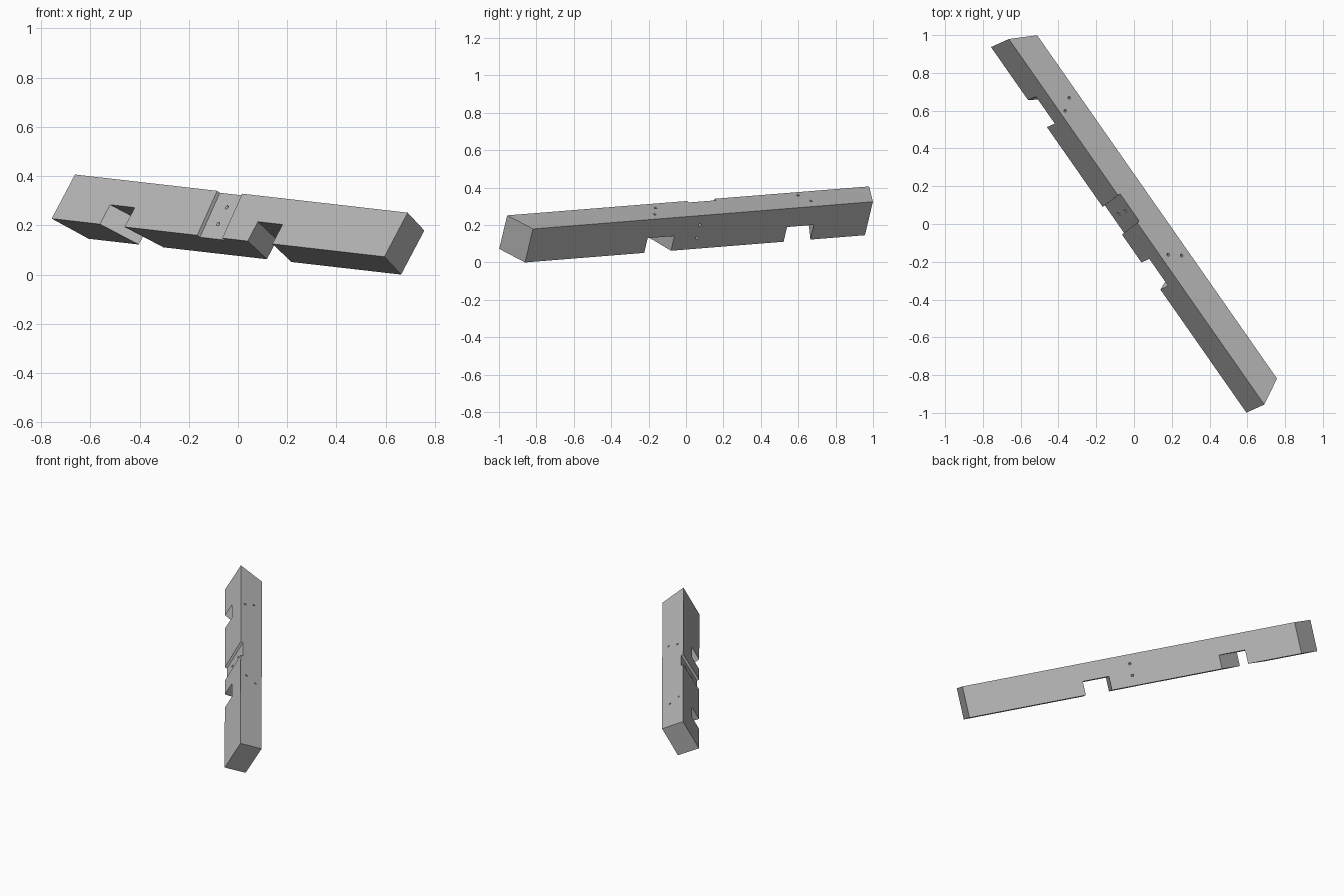
import bpy, bmesh
from mathutils import Matrix, Vector

if "Cube" in bpy.data.objects:
    bpy.data.objects.remove(bpy.data.objects["Cube"])

# Beam section, half length and its axes in space
DEPTH, WIDTH, HALF = 0.207, 0.154, 1.183
ALONG = Vector((0.5715, -0.818, -0.0655))
DOWN = Vector((-0.0945, -0.0425, -0.179)) / DEPTH
BACK = Vector((0.107, 0.0815, -0.077)) / WIDTH
ORIGIN = Vector((0.0135, 0.0115, 0.329))

grey = bpy.data.materials.new("timber_grey")
grey.use_nodes = True
grey.diffuse_color = (0.5, 0.5, 0.5, 1)
grey.node_tree.nodes["Principled BSDF"].inputs["Base Color"].default_value = (0.5, 0.5, 0.5, 1)


def finish(name, bm):
    bmesh.ops.recalc_face_normals(bm, faces=bm.faces)
    mesh = bpy.data.meshes.new(name)
    bm.to_mesh(mesh)
    bm.free()
    mesh.materials.append(grey)
    obj = bpy.data.objects.new(name, mesh)
    bpy.context.collection.objects.link(obj)
    return obj


def block(name, along, down, back, shift):
    """Box whose end faces are slanted by shift(is_far_end, down, back)."""
    bm = bmesh.new()
    bmesh.ops.create_cube(bm, size=1)
    for v in bm.verts:
        far = v.co.x > 0
        d, b = down[v.co.y > 0], back[v.co.z > 0]
        v.co = (along[far] + shift(far, d, b), d, b)
    return finish(name, bm)


def drill(name, start, end, radius=0.008):
    """Round cutter between two points."""
    start, end = Vector(start), Vector(end)
    axis = end - start
    turn = axis.to_track_quat('Z', 'Y').to_matrix().to_4x4()
    bm = bmesh.new()
    bmesh.ops.create_cone(bm, cap_ends=True, segments=16, radius1=radius, radius2=radius,
                          depth=axis.length, matrix=Matrix.Translation((start + end) / 2) @ turn)
    return finish(name, bm)


# Beam with mitred ends
beam = block("timber_beam", (-HALF, HALF), (0, DEPTH), (0, WIDTH),
             lambda far, d, b: (-0.069 if far else 0.075) * b / WIDTH)

# Two skewed notches through the underside
cutters = []
for start, skew in ((-0.840, 0.089), (0.211, -0.051)):
    cutters.append(block("notch_cutter", (start, start + 0.175), (DEPTH - 0.091, DEPTH + 0.05),
                         (-0.05, WIDTH + 0.05), lambda far, d, b: skew * b / WIDTH))

# Shallow housing across the front face
cutters.append(block("housing_cutter", (-0.172, 0.006), (-0.05, DEPTH + 0.05), (-0.05, 0.016),
                     lambda far, d, b: 0.024 * d / DEPTH))

# Peg holes from the top into the notches
for s, b in ((-0.698, 0.032), (-0.740, 0.097), (0.241, 0.043), (0.288, 0.107)):
    cutters.append(drill("peg_cutter", (s, -0.02, b), (s, DEPTH - 0.07, b)))

# Slanted peg holes through the housing
for d in (0.061, 0.139):
    a, e = Vector((-0.074, d, 0.016)), Vector((0.009, d, WIDTH))
    cutters.append(drill("peg_cutter", a - (e - a) * 0.15, e + (e - a) * 0.15))

for cutter in cutters:
    cutter.hide_render = True
    mod = beam.modifiers.new("cut", 'BOOLEAN')
    mod.operation, mod.solver, mod.object = 'DIFFERENCE', 'EXACT', cutter

# Bake the cuts, then set the beam in its leaning pose
bpy.context.view_layer.update()
baked = bpy.data.meshes.new_from_object(beam.evaluated_get(bpy.context.evaluated_depsgraph_get()))
beam.modifiers.clear()
beam.data = baked
for cutter in cutters:
    bpy.data.objects.remove(cutter)
pose = Matrix((ALONG, DOWN, BACK)).transposed().to_4x4()
pose.translation = ORIGIN
baked.transform(pose)
baked.materials.clear()
baked.materials.append(grey)
for poly in baked.polygons:
    poly.material_index = 0
baked.update()
